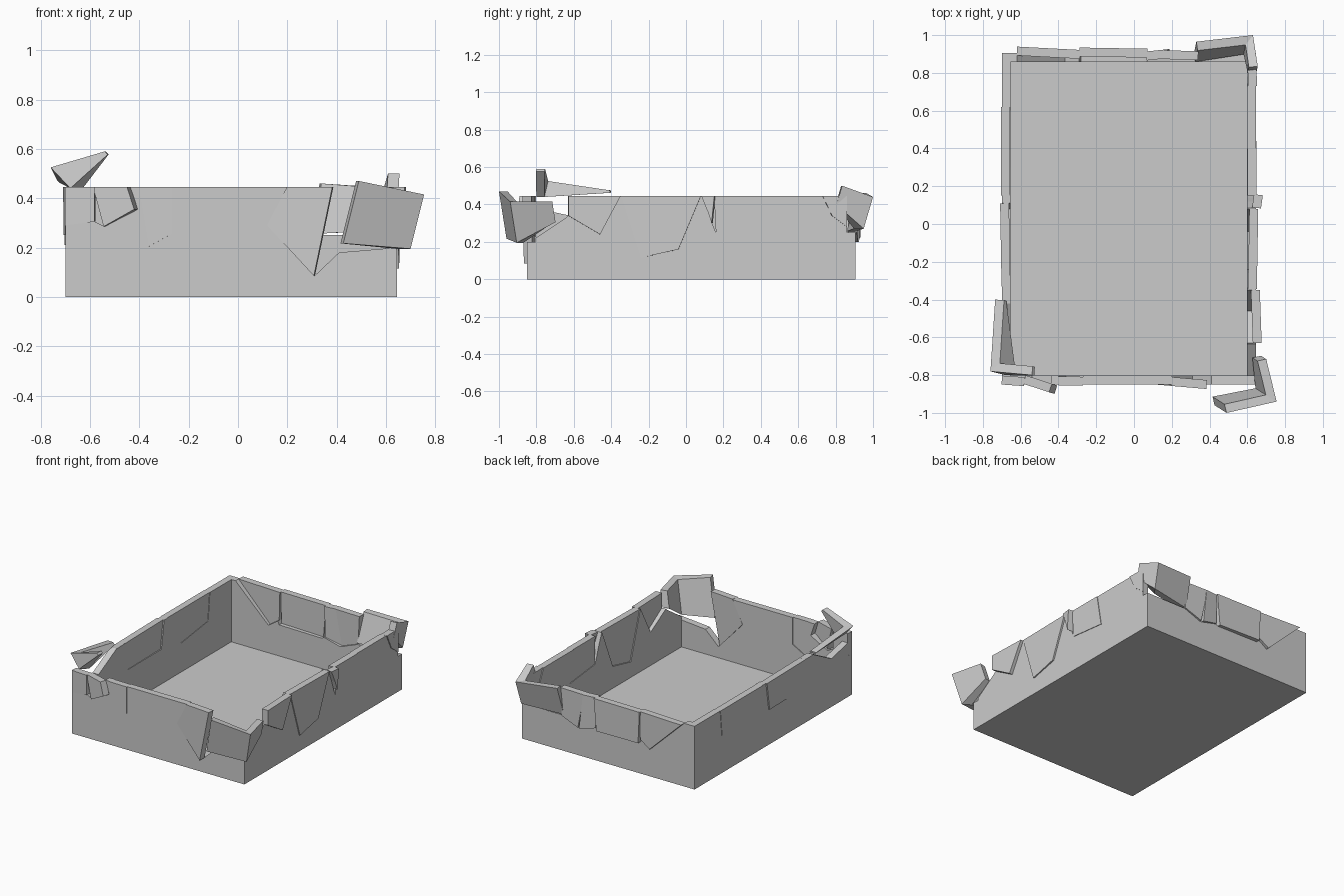
import bpy, bmesh
from mathutils import Vector, Matrix
from math import radians

if "Cube" in bpy.data.objects:
    bpy.data.objects.remove(bpy.data.objects["Cube"])

T = 0.047    # wall thickness
TOP = 0.445  # rim height


def finish(bm, name):
    bmesh.ops.recalc_face_normals(bm, faces=bm.faces)
    me = bpy.data.meshes.new(name)
    bm.to_mesh(me)
    bm.free()
    bpy.context.collection.objects.link(bpy.data.objects.new(name, me))


def slab(name, axis, base, pts, out=0.0, yaw=0.0):
    """Extrude an (along, z) outline by the wall thickness, then push it out and turn it."""
    side = Vector((0, 1, 0)) if axis == 'x' else Vector((1, 0, 0))
    along = Vector((1, 0, 0)) if axis == 'x' else Vector((0, 1, 0))
    bm = bmesh.new()
    f = bm.faces.new([bm.verts.new(along * u + side * base + Vector((0, 0, z))) for u, z in pts])
    new = bmesh.ops.extrude_face_region(bm, geom=[f], use_keep_orig=True)['geom']
    bmesh.ops.translate(bm, vec=side * T, verts=[g for g in new if isinstance(g, bmesh.types.BMVert)])
    c = sum((v.co for v in bm.verts), Vector()) / len(bm.verts)
    bm.transform(Matrix.Translation(c + side * out) @ Matrix.Rotation(radians(yaw), 4, 'Z')
                 @ Matrix.Translation(-c))
    finish(bm, name)


def broken_wall(name, axis, base, u0, u1, breaks):
    """Each break: start, end, two low points, and how far its fragment moved (none = missing).
    Breaks that overlap merge into one gap."""
    rim = []
    for i, (a, b, p, q, *shift) in enumerate(breaks):
        if a > u0 and (i == 0 or breaks[i - 1][1] <= a):
            rim.append((a, TOP))
        rim += [p, q]
        if b < u1 and (i + 1 == len(breaks) or breaks[i + 1][0] >= b):
            rim.append((b, TOP))
        if shift:
            slab(f"{name}_fragment_{i}", axis, base, [(a, TOP), p, q, (b, TOP)], *shift)
    if breaks[0][0] > u0:
        rim.insert(0, (u0, TOP))
    if breaks[-1][1] < u1:
        rim.append((u1, TOP))
    slab(name, axis, base, rim + [(u1, 0), (u0, 0)])


def corner_shard(name, corner, arm_a, arm_b, drop, ka, kb):
    """L-shaped fragment: two arms from a corner, sides falling along drop (scaled at the tips)."""
    c, a, b, d = map(Vector, (corner, arm_a, arm_b, drop))
    ia = Vector((b.x, b.y, 0)).normalized() * T
    ib = Vector((a.x, a.y, 0)).normalized() * T
    bm = bmesh.new()
    rings = []
    for t, k, o in ((c + a, ka, ia), (c, 1, ia + ib), (c + b, kb, ib)):
        rings.append([bm.verts.new(p) for p in (t, t + d * k, t + d * k + o, t + o)])
    for r, s in zip(rings, rings[1:]):
        for i in range(4):
            j = (i + 1) % 4
            bm.faces.new((r[i], r[j], s[j], s[i]))
    bm.faces.new(rings[0])
    bm.faces.new(rings[-1][::-1])
    finish(bm, name)


# Thin floor plate
bpy.ops.mesh.primitive_cube_add(size=1, location=(-0.0275, 0.0275, 0.003))
floor = bpy.context.object
floor.name = "floor"
floor.scale = (1.345, 1.755, 0.006)

# Four walls with cracked rims
broken_wall("front_wall", 'x', -0.85, -.70, .645, [
    (-.70, -.58, (-.70, .29), (-.58, .305), -.004, -4),
    (-.585, -.44, (-.54, .285), (-.41, .355), -.025, -18),
    (-.40, -.27, (-.36, .205), (-.27, .255), -.005, -1),
    (.20, .385, (.12, .29), (.31, .085), -.012, -5),
    (.38, .645, (.41, .18), (.645, .20))])
broken_wall("right_wall", 'y', .645 - T, -.805, .86, [
    (-.805, -.62, (-.805, .22), (-.64, .33)),
    (-.63, -.35, (-.63, .34), (-.46, .24), .027, 2),
    (-.345, .08, (-.24, .115), (-.04, .16), .009, -1),
    (.085, .155, (.12, .36), (.14, .30), .033, -8),
    (.15, .40, (.16, .25), (.44, .22), .004, 0),
    (.73, .86, (.78, .34), (.86, .28), .004, 2)])
broken_wall("back_wall", 'x', .905 - T, -.70, .645, [
    (-.62, -.285, (-.364, .2), (-.29, .25), .022, -3),
    (-.29, .07, (-.28, .225), (.05, .22), .026, -1),
    (.065, .16, (.07, .23), (.19, .2), .014, 6),
    (.15, .34, (.2, .2), (.33, .25), .012, -2),
    (.33, .645, (.34, .25), (.645, .25))])
broken_wall("left_wall", 'y', -.70, -.805, .86, [
    (-.805, -.42, (-.805, .38), (-.62, .34)),
    (-.33, .11, (-.30, .25), (.08, .25), -.005, 1),
    (.15, .62, (.30, .21), (.60, .25), -.003, 0)])

# Bent corner fragments thrown outwards
corner_shard("front_right_corner_fragment", (.755, -.94, .415), (-.265, -.06, .055),
             (-.055, .225, 0), (-.055, .035, -.22), 1.15, .5)
corner_shard("back_right_corner_fragment", (.63, 1, .44), (-.30, -.035, .02),
             (.025, -.165, .06), (-.01, -.05, -.17), 1.2, .6)
corner_shard("front_left_corner_fragment", (-.76, -.78, .525), (.025, .38, -.05),
             (.22, -.02, .065), (.08, -.02, -.085), .15, .15)
